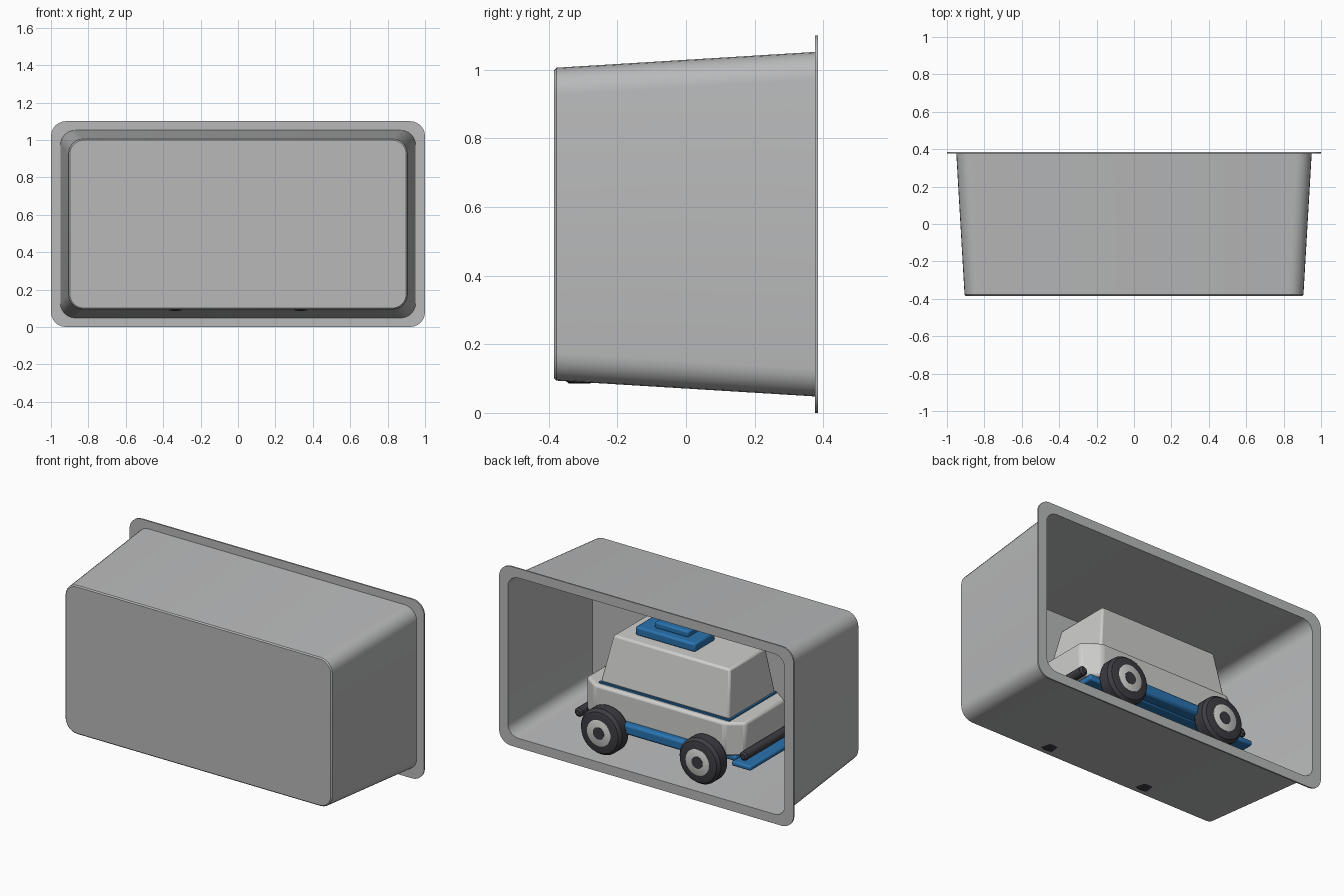
import bpy, bmesh, math

if "Cube" in bpy.data.objects:
    bpy.data.objects.remove(bpy.data.objects["Cube"])


def material(name, rgb):
    m = bpy.data.materials.new(name)
    m.diffuse_color = (*rgb, 1)
    m.use_nodes = True
    m.node_tree.nodes["Principled BSDF"].inputs["Base Color"].default_value = m.diffuse_color
    return m


TRAY = material("tray_grey", (0.48, 0.485, 0.49))
SHELL = material("light_grey", (0.62, 0.62, 0.61))
BLUE = material("blue", (0.022, 0.17, 0.43))
DARK = material("charcoal", (0.045, 0.045, 0.055))


def finish(bm, name, mat, bevel=0.0, segments=2):
    bmesh.ops.recalc_face_normals(bm, faces=bm.faces)
    me = bpy.data.meshes.new(name)
    bm.to_mesh(me)
    bm.free()
    ob = bpy.data.objects.new(name, me)
    bpy.context.collection.objects.link(ob)
    me.materials.append(mat)
    if bevel:
        mod = ob.modifiers.new("bevel", 'BEVEL')
        mod.width, mod.segments = bevel, segments
        mod.limit_method = 'ANGLE'
    bpy.ops.object.select_all(action='DESELECT')
    ob.select_set(True)
    bpy.context.view_layer.objects.active = ob
    bpy.ops.object.shade_smooth_by_angle(angle=math.radians(30))
    return ob


def loft(loops, name, mat, bevel=0.0):
    """Skin a list of equal-length point loops and cap both ends."""
    bm = bmesh.new()
    rings = [[bm.verts.new(p) for p in loop] for loop in loops]
    n = len(rings[0])
    for a, b in zip(rings, rings[1:]):
        for i in range(n):
            j = (i + 1) % n
            bm.faces.new((a[i], a[j], b[j], b[i]))
    bm.faces.new(rings[0])
    bm.faces.new(rings[-1])
    return finish(bm, name, mat, bevel)


def box(name, x, y, z, mat, bevel=0.01):
    loops = [[(x[0], y[0], h), (x[1], y[0], h), (x[1], y[1], h), (x[0], y[1], h)] for h in z]
    return loft(loops, name, mat, bevel)


def rounded_rect(hx, hz, r, y, steps=6):
    """Rounded rectangle standing in the xz plane, centred at z = 0.55."""
    pts = []
    for q, (sx, sz) in enumerate(((1, 1), (-1, 1), (-1, -1), (1, -1))):
        for i in range(steps + 1):
            a = math.pi / 2 * (q + i / steps)
            pts.append((sx * (hx - r) + r * math.cos(a), y,
                        0.55 + sz * (hz - r) + r * math.sin(a)))
    return pts


def lathe(name, profile, x, z, mat, n=32):
    """Turn (radius, y) points around an axis along y."""
    loops = [[(x + r * math.cos(2 * math.pi * i / n), y, z + r * math.sin(2 * math.pi * i / n))
              for i in range(n)] for r, y in profile]
    return loft(loops, name, mat)


# Tapered open tray with a rim flange
loft([rounded_rect(*p) for p in (
    (0.899, 0.449, 0.074, -0.385), (0.906, 0.456, 0.08, -0.378),
    (0.95, 0.502, 0.08, 0.376), (1.0, 0.55, 0.08, 0.376),
    (1.0, 0.55, 0.08, 0.385), (0.94, 0.492, 0.07, 0.385),
    (0.896, 0.446, 0.07, -0.373))], "tray", TRAY)


# Lower body with chamfered corners in plan
def body_loop(hx, hy, z):
    cx, cy = 0.1, 0.07
    return [(hx, hy - cy, z), (hx - cx, hy, z), (cx - hx, hy, z), (-hx, hy - cy, z),
            (-hx, cy - hy, z), (cx - hx, -hy, z), (hx - cx, -hy, z), (hx, cy - hy, z)]


loft([body_loop(0.54, 0.26, 0.25), body_loop(0.54, 0.26, 0.455)], "lower_body", SHELL, 0.015)

# Seam plate and tapered cabin
box("seam_plate", (-0.455, 0.43), (-0.228, 0.228), (0.452, 0.464), BLUE, 0)


def cabin_loop(x0, x1, hy, z):
    return [(x0, -hy, z), (x1, -hy, z), (x1, hy, z), (x0, hy, z)]


loft([cabin_loop(-0.45, 0.425, 0.225, 0.463), cabin_loop(-0.42, 0.37, 0.175, 0.745)],
     "cabin", SHELL, 0.012)

# Roof unit in two steps
box("roof_base", (-0.13, 0.275), (-0.1, 0.1), (0.74, 0.795), BLUE, 0.012)
box("roof_block", (-0.05, 0.18), (-0.05, 0.05), (0.79, 0.83), BLUE, 0.01)

# Chassis, side skirts and front plate
box("chassis", (-0.5, 0.5), (-0.23, 0.23), (0.22, 0.255), BLUE)
for side, s in (("left", 1), ("right", -1)):
    box("skirt_" + side, (-0.27, 0.27), sorted((s * 0.22, s * 0.3)), (0.225, 0.29), BLUE, 0.015)
box("front_plate", (-0.62, -0.49), (-0.26, 0.26), (0.205, 0.235), BLUE)

# Round bumper bars at both ends
for end, x, z in (("front", -0.56, 0.275), ("rear", 0.56, 0.245)):
    lathe("bumper_" + end, [(0.015, -0.25), (0.027, -0.24), (0.027, 0.24), (0.015, 0.25)],
          x, z, DARK, 16)

# Axles and wheels
WZ = 0.225
for end, x in (("front", -0.335), ("rear", 0.335)):
    lathe("axle_" + end, [(0.025, -0.3), (0.025, 0.3)], x, WZ, DARK, 16)
    for side, s in (("left", 1), ("right", -1)):
        tag = "_" + end + "_" + side
        lathe("tyre" + tag, [(r, s * y) for r, y in (
            (0.1, 0.25), (0.125, 0.258), (0.14, 0.28), (0.14, 0.34),
            (0.125, 0.36), (0.1, 0.366))], x, WZ, DARK)
        lathe("hub" + tag, [(0.08, s * 0.35), (0.08, s * 0.368), (0.076, s * 0.37)], x, WZ, SHELL)
        lathe("hub_cap" + tag, [(0.037, s * 0.35), (0.037, s * 0.372)], x, WZ, DARK, 20)
